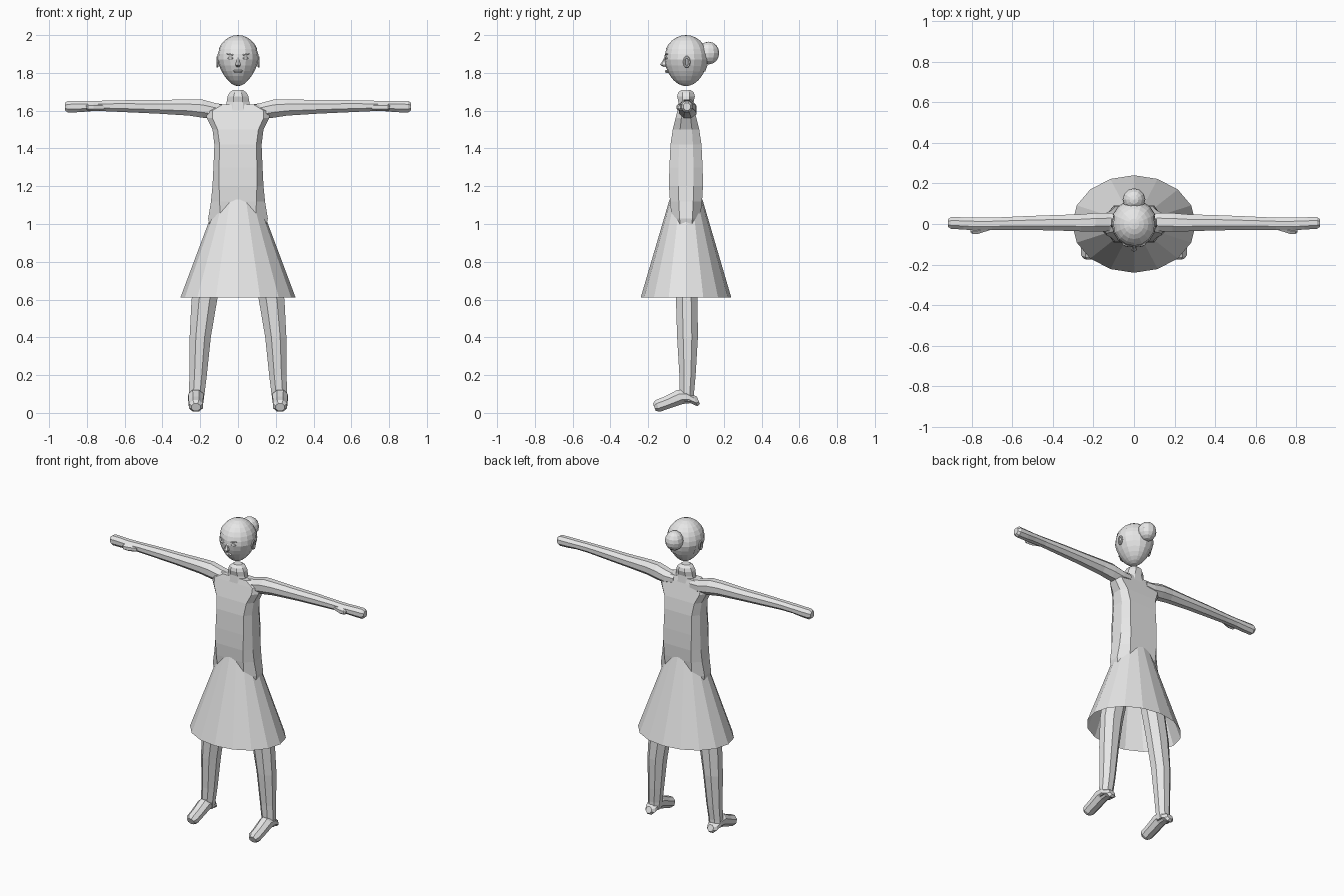
import bpy, bmesh, math
from mathutils import Vector, Matrix

if "Cube" in bpy.data.objects:
    bpy.data.objects.remove(bpy.data.objects["Cube"])

grey = bpy.data.materials.new("plain grey")
grey.diffuse_color = (0.8, 0.8, 0.8, 1)
grey.use_nodes = True
grey.node_tree.nodes["Principled BSDF"].inputs["Base Color"].default_value = grey.diffuse_color
X, Y, Z = Vector((1, 0, 0)), Vector((0, 1, 0)), Vector((0, 0, 1))


def finish(name, bm, recalc=True):
    if recalc:
        bmesh.ops.recalc_face_normals(bm, faces=bm.faces)
    me = bpy.data.meshes.new(name)
    bm.to_mesh(me)
    bm.free()
    me.materials.append(grey)
    ob = bpy.data.objects.new(name, me)
    bpy.context.collection.objects.link(ob)
    return ob


def loft(name, stations, u, v, n=8, phase=0.5, caps=True):
    """Skin rings given as (centre, radius along u, radius along v)."""
    bm = bmesh.new()
    grow = 1 / math.cos(math.pi / n) if phase else 1
    rings = []
    for c, ru, rv in stations:
        ring = []
        for i in range(n):
            a = (i + phase) * math.tau / n
            ring.append(bm.verts.new(Vector(c) + u * ru * grow * math.cos(a)
                                     + v * rv * grow * math.sin(a)))
        rings.append(ring)
    for a, b in zip(rings, rings[1:]):
        for i in range(n):
            j = (i + 1) % n
            bm.faces.new((a[i], a[j], b[j], b[i]))
    if caps:
        bm.faces.new(rings[0])
        bm.faces.new(rings[-1])
    return finish(name, bm)


def ball(name, loc, scale, seg=12, rings=8, rot=None):
    bm = bmesh.new()
    bmesh.ops.create_uvsphere(bm, u_segments=seg, v_segments=rings, radius=1)
    m = Matrix.Translation(loc) @ (rot or Matrix()) @ Matrix.Diagonal((*scale, 1))
    bmesh.ops.transform(bm, matrix=m, verts=bm.verts)
    return finish(name, bm)


# Torso: broad front panel with bevelled sides, flaring into the shoulders
bm = bmesh.new()
rings = []
for z, rx, ry, front in [(0.94, 0.14, 0.06, 0.6), (1.03, 0.158, 0.075, 0.6),
                         (1.12, 0.143, 0.085, 0.68), (1.2, 0.135, 0.09, 0.74),
                         (1.3, 0.13, 0.088, 0.77), (1.42, 0.125, 0.082, 0.78),
                         (1.5, 0.135, 0.07, 0.8), (1.56, 0.165, 0.055, 0.82),
                         (1.6, 0.17, 0.045, 0.8), (1.632, 0.11, 0.036, 0.75)]:
    quarter = [(rx, ry * 0.45), (rx * front, ry)]
    pts = quarter + [(-x, y) for x, y in quarter[::-1]]
    pts += [(-x, -y) for x, y in pts]
    rings.append([bm.verts.new((x, y, z)) for x, y in pts])
for a, b in zip(rings, rings[1:]):
    for i in range(8):
        bm.faces.new((a[i], a[i - 1], b[i - 1], b[i]))
bm.faces.new(rings[0])
bm.faces.new(rings[-1])
finish("torso", bm)

# Neck stump
loft("neck", [((0, 0, 1.6), 0.068, 0.045), ((0, 0, 1.645), 0.06, 0.04),
              ((0, 0, 1.675), 0.055, 0.047), ((0, 0, 1.695), 0.045, 0.042),
              ((0, 0, 1.71), 0.026, 0.025)], X, Y)

# Skirt: open faceted cone
loft("skirt", [((0, 0, 1.13), 0.11, 0.087), ((0, 0, 0.61), 0.305, 0.24)],
     X, Y, n=16, phase=0, caps=False)

for side, s in (("left", 1), ("right", -1)):
    # Arm running out to a mitten hand
    arm = [(0.06, 0.01, 1.6, 0.04, 0.03), (0.12, 0.01, 1.598, 0.045, 0.042),
           (0.19, 0.008, 1.611, 0.046, 0.048), (0.26, 0.006, 1.617, 0.042, 0.043),
           (0.42, 0.006, 1.62, 0.037, 0.036), (0.55, 0.004, 1.623, 0.034, 0.033),
           (0.7, 0.001, 1.625, 0.03, 0.028), (0.78, 0, 1.624, 0.032, 0.027),
           (0.84, 0.003, 1.622, 0.03, 0.03), (0.9, 0.005, 1.621, 0.029, 0.031),
           (0.916, 0.005, 1.621, 0.019, 0.02)]
    loft(side + "_arm", [((s * x, y, z), ry, rz) for x, y, z, ry, rz in arm], Y, Z)
    # Thumb
    loft(side + "_thumb", [((s * x, y, 1.618), r, r * 1.2) for x, y, r in
                           [(0.71, -0.018, 0.012), (0.765, -0.033, 0.015),
                            (0.795, -0.036, 0.013), (0.805, -0.036, 0.006)]],
         Y, Z, n=6)
    # Leg, from the hip inside the skirt to the ankle
    leg = [(1.02, 0.085, 0, 0.06, 0.06), (0.82, 0.135, 0.003, 0.072, 0.062),
           (0.6, 0.178, 0.004, 0.068, 0.057), (0.4, 0.2, 0.008, 0.056, 0.055),
           (0.2, 0.211, 0.008, 0.046, 0.043), (0.11, 0.218, 0.005, 0.042, 0.038),
           (0.06, 0.221, 0.01, 0.038, 0.034)]
    loft(side + "_leg", [((s * x, y, z), rx, ry) for z, x, y, rx, ry in leg], X, Y)
    # Foot sloping from heel to toe
    foot = [(0.066, 0.066, 0.02, 0.02), (0.048, 0.066, 0.034, 0.033),
            (0.01, 0.085, 0.041, 0.036), (-0.03, 0.085, 0.041, 0.04),
            (-0.1, 0.055, 0.038, 0.034), (-0.15, 0.037, 0.037, 0.033),
            (-0.168, 0.03, 0.024, 0.021)]
    loft(side + "_foot", [((s * 0.223, y, z), rx, rz) for y, z, rx, rz in foot],
         X, Vector((0, -0.37, 0.93)))


# Head: ball tapering to the chin, and a thin hair shell of the same shape
def head_shape(name, grow, keep=None):
    bm = bmesh.new()
    bmesh.ops.create_uvsphere(bm, u_segments=16, v_segments=14, radius=1)
    for v in bm.verts:
        t = max(0, -v.co.z)
        rz = 0.13 if v.co.z > 0 else 0.14
        v.co = (v.co.x * 0.11 * (1 - 0.28 * t) * grow,
                v.co.y * 0.115 * (1 - 0.12 * t) * grow,
                1.87 + v.co.z * rz * (1 if v.co.z > 0 else grow))
    if keep:
        bad = [f for f in bm.faces if not keep(f.calc_center_median())]
        bmesh.ops.delete(bm, geom=bad, context='FACES')
    return finish(name, bm, keep is None)


head_shape("head", 1.0)
head_shape("hair", 1.035, lambda c: c.z > 1.795 and (c.z > 1.935 or c.y > 0.03))
ball("hair_bun", (0, 0.12, 1.905), (0.056, 0.056, 0.06), 12, 8)

# Face details
for side, s in (("left", 1), ("right", -1)):
    turn = Matrix.Rotation(s * 0.35, 4, 'Z')
    ball(side + "_eye", (s * 0.04, -0.104, 1.878), (0.016, 0.007, 0.007), 8, 6, turn)
    ball(side + "_eyebrow", (s * 0.042, -0.103, 1.898), (0.021, 0.006, 0.004), 8, 4,
         turn @ Matrix.Rotation(-s * 0.15, 4, 'Y'))
    # Ear: upright oval rim
    bm = bmesh.new()
    ear_rings = []
    for i in range(10):
        a = math.tau * i / 10
        out = Vector((0, math.cos(a), math.sin(a)))
        mid = Vector((s * 0.109, 0.004 + 0.014 * out.y, 1.858 + 0.026 * out.z))
        ear_rings.append([bm.verts.new(mid + 0.006 * (out * math.cos(b) + X * math.sin(b)))
                          for b in (math.tau * k / 6 for k in range(6))])
    for i in range(10):
        for k in range(6):
            bm.faces.new((ear_rings[i - 1][k - 1], ear_rings[i][k - 1],
                          ear_rings[i][k], ear_rings[i - 1][k]))
    finish(side + "_ear", bm)
loft("nose", [((0, -0.108, 1.885), 0.006, 0.004), ((0, -0.115, 1.86), 0.008, 0.01),
              ((0, -0.119, 1.843), 0.014, 0.016), ((0, -0.11, 1.832), 0.009, 0.008)],
     X, Y, n=6)
ball("upper_lip", (0, -0.102, 1.811), (0.026, 0.01, 0.005), 8, 6)
ball("lower_lip", (0, -0.1, 1.803), (0.02, 0.01, 0.005), 8, 6)
